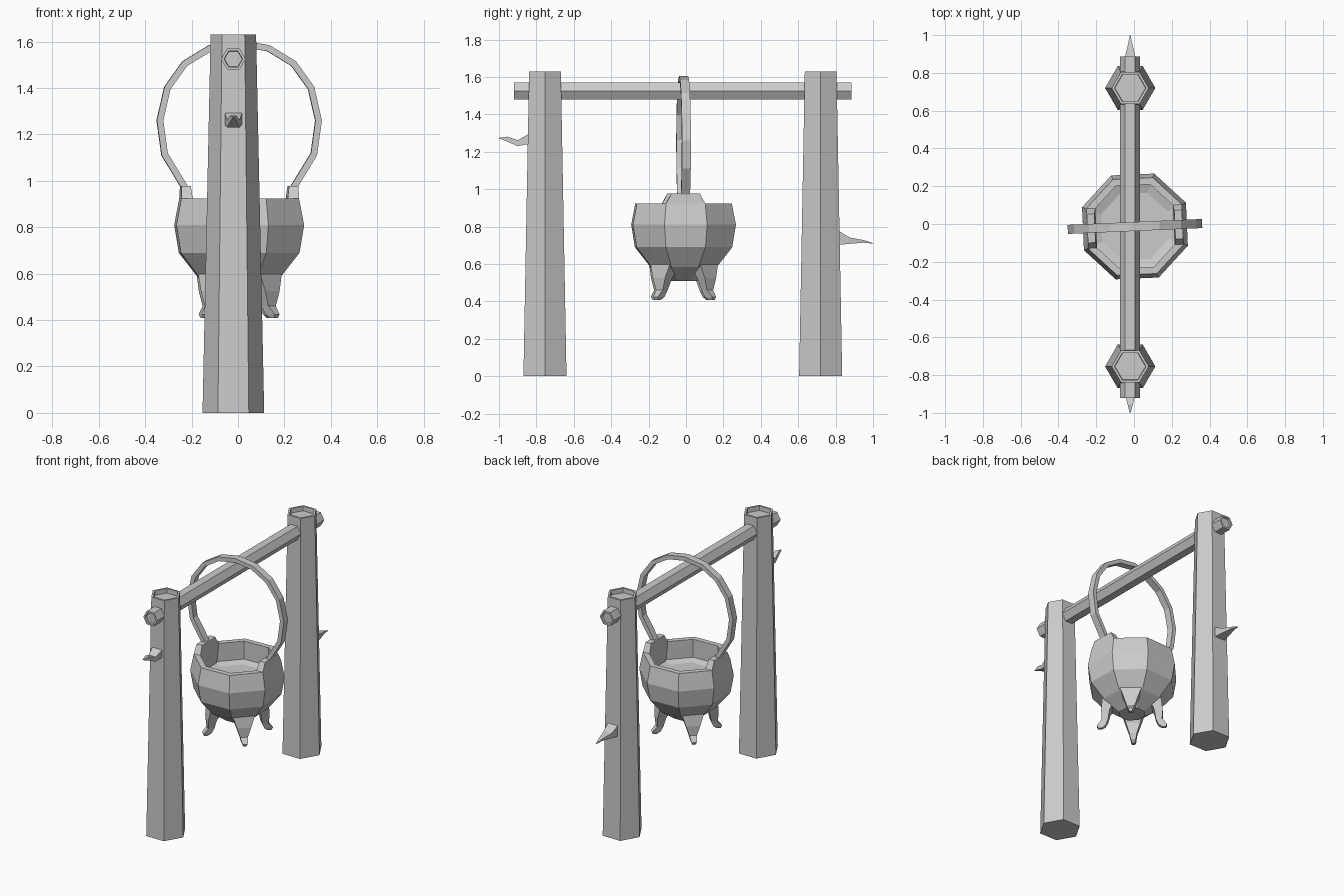
import bpy, math
from mathutils import Matrix, Vector

if "Cube" in bpy.data.objects:
    bpy.data.objects.remove(bpy.data.objects["Cube"])

CX, CY = -0.02, -0.017          # centre of the frame
POT = Matrix.Translation((0.005, -0.013, 0)) @ Matrix.Rotation(math.radians(2.5), 4, 'Z')


def loft(name, rings, mat=Matrix()):
    """Skin equal-length rings of points and cap both ends."""
    n = len(rings[0])
    verts = [mat @ Vector(p) for ring in rings for p in ring]
    faces = [(i * n + j, i * n + (j + 1) % n, (i + 1) * n + (j + 1) % n, (i + 1) * n + j)
             for i in range(len(rings) - 1) for j in range(n)]
    faces += [tuple(range(n))[::-1], tuple(range(len(verts) - n, len(verts)))]
    me = bpy.data.meshes.new(name)
    me.from_pydata(verts, [], faces)
    ob = bpy.data.objects.new(name, me)
    bpy.context.collection.objects.link(ob)
    # consistent outward normals
    import bmesh
    bm = bmesh.new()
    bm.from_mesh(me)
    bmesh.ops.recalc_face_normals(bm, faces=bm.faces)
    bm.to_mesh(me)
    bm.free()
    return ob


def ngon(n, r, z, start=0.0):
    return [(r * math.cos(start + math.tau * k / n), r * math.sin(start + math.tau * k / n), z)
            for k in range(n)]


# Tapered hexagonal posts with a hollowed top
for name, y in (("front_post", CY - 0.737), ("back_post", CY + 0.737)):
    prof = [(0.133, 0), (0.098, 1.63), (0.083, 1.63), (0.081, 1.60)]
    loft(name, [ngon(6, r, z) for r, z in prof], Matrix.Translation((CX, y, 0)))

# Hexagonal cross beam with recessed ends
prof = [(0.038, -0.89), (0.040, -0.903), (0.053, -0.903), (0.053, 0.903), (0.040, 0.903), (0.038, 0.89)]
loft("cross_beam", [ngon(6, r, z) for r, z in prof],
     Matrix.Translation((CX, CY, 1.525)) @ Matrix.Rotation(math.radians(-90), 4, 'X'))


# Broken twig stubs on the posts: (y, half width, z low, z high)
def stub(name, stations):
    loft(name, [[(CX - w, y, a), (CX + w, y, a), (CX + w, y, b), (CX - w, y, b)]
                for y, w, a, b in stations])


stub("front_twig", [(-0.82, 0.038, 1.24, 1.30), (-0.85, 0.036, 1.24, 1.29), (-0.90, 0.027, 1.23, 1.262),
                    (-0.955, 0.014, 1.255, 1.281), (-1.0, 0.002, 1.272, 1.275)])
stub("back_twig", [(0.79, 0.04, 0.703, 0.785), (0.82, 0.038, 0.703, 0.775), (0.875, 0.03, 0.708, 0.742),
                   (0.95, 0.012, 0.714, 0.728), (1.0, 0.002, 0.709, 0.712)])

# Octagonal pot: outside, rim, inner wall and floor
prof = [(0.085, 0.51), (0.19, 0.585), (0.277, 0.69), (0.298, 0.81), (0.275, 0.923),
        (0.237, 0.923), (0.237, 0.80), (0.19, 0.785)]
loft("pot", [ngon(8, r, z, math.pi / 8) for r, z in prof], POT)

for k in range(4):
    # Clawed feet: (z, outer radius, inner radius, half width)
    prof = [(0.60, 0.185, 0.10, 0.07), (0.525, 0.195, 0.14, 0.045), (0.46, 0.192, 0.152, 0.024),
            (0.425, 0.222, 0.168, 0.016), (0.408, 0.215, 0.19, 0.010)]
    loft(f"foot_{k + 1}", [[(o, -w, z), (o, w, z), (i, w, z), (i, -w, z)] for z, o, i, w in prof],
         POT @ Matrix.Rotation(math.pi / 4 + k * math.pi / 2, 4, 'Z'))

for name, turn in (("right_lug", 0), ("left_lug", math.pi)):
    # Lugs rising from the rim: (z, outer x, inner x, half width)
    prof = [(0.80, 0.255, 0.205, 0.085), (0.915, 0.2545, 0.205, 0.106), (0.923, 0.254, 0.205, 0.105),
            (0.978, 0.252, 0.212, 0.076)]
    loft(name, [[(o, -w, z), (o, w, z), (i, w, z), (i, -w, z)] for z, o, i, w in prof],
         POT @ Matrix.Rotation(turn, 4, 'Z'))

# Bail handle: flat band swept along a mirrored arch
half = [(0.228, 0.96), (0.322, 1.115), (0.342, 1.26), (0.310, 1.40), (0.235, 1.505), (0.125, 1.572)]
path = [Vector(p) for p in half + [(0, 1.592)] + [(-x, z) for x, z in reversed(half)]]
rings = []
for i, p in enumerate(path):
    t = (path[min(i + 1, len(path) - 1)] - path[max(i - 1, 0)]).normalized()
    nx, nz = t.y * 0.014, -t.x * 0.014
    rings.append([(p.x + s * nx, w, p.y + s * nz)
                  for s, w in ((-1, -0.024), (1, -0.024), (1, 0.024), (-1, 0.024))])
loft("bail_handle", rings, POT)
